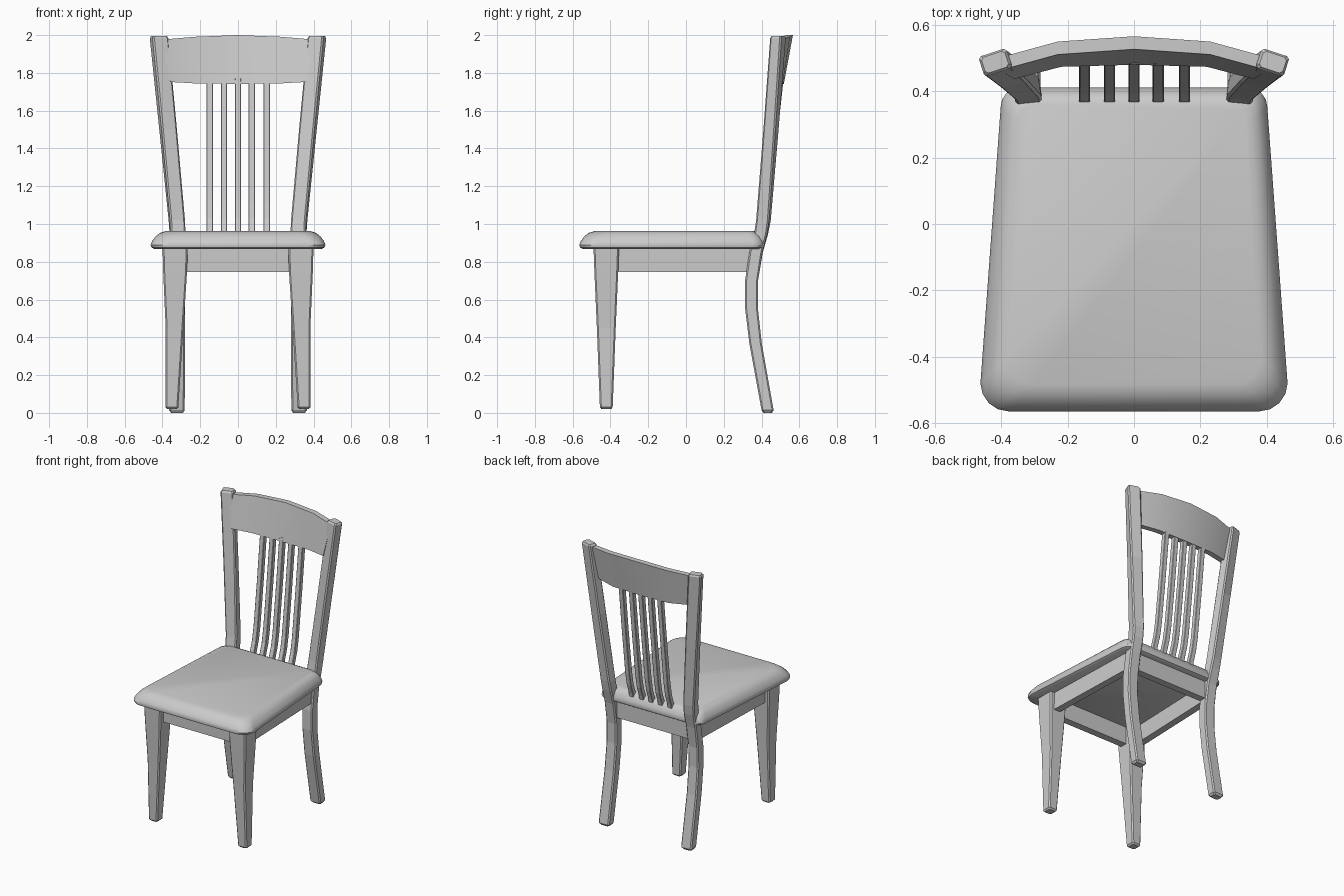
import bpy, bmesh, math
from mathutils import Vector, Matrix

if "Cube" in bpy.data.objects:
    bpy.data.objects.remove(bpy.data.objects["Cube"])


def loft(name, rings, smooth=False):
    """Skin equal-length rings of points into a closed solid."""
    bm = bmesh.new()
    loops = [[bm.verts.new(p) for p in ring] for ring in rings]
    n = len(loops[0])
    for a, b in zip(loops, loops[1:]):
        for i in range(n):
            j = (i + 1) % n
            bm.faces.new((a[i], a[j], b[j], b[i]))
    bm.faces.new(loops[0][::-1])
    bm.faces.new(loops[-1])
    bmesh.ops.recalc_face_normals(bm, faces=bm.faces)
    me = bpy.data.meshes.new(name)
    bm.to_mesh(me)
    bm.free()
    ob = bpy.data.objects.new(name, me)
    bpy.context.collection.objects.link(ob)
    if smooth:
        bpy.ops.object.select_all(action='DESELECT')
        ob.select_set(True)
        bpy.context.view_layer.objects.active = ob
        bpy.ops.object.shade_smooth_by_angle(angle=math.radians(40))
    return ob


def section(x, y, z, w, d, yaw=0, c=0.008):
    """Horizontal rectangle with chamfered corners."""
    w, d = w / 2, d / 2
    pts = [(w - c, -d), (w, -d + c), (w, d - c), (w - c, d),
           (-w + c, d), (-w, d - c), (-w, -d + c), (-w + c, -d)]
    rot = Matrix.Rotation(math.radians(yaw), 3, 'Z')
    return [rot @ Vector((px, py, 0)) + Vector((x, y, z)) for px, py in pts]


def board(name, a, b, thick, z0, z1):
    """Straight upright board from a to b in plan."""
    a, b = Vector((*a, 0)), Vector((*b, 0))
    side = (b - a).normalized().cross(Vector((0, 0, 1))) * thick / 2
    plan = [a - side, b - side, b + side, a + side]
    return loft(name, [[p + Vector((0, 0, z)) for p in plan] for z in (z0, z1)])


# Seat: tapered, rounded cushion
def seat_ring(inset, back_inset, z, r=0.085, steps=4):
    front, back = -0.565 + inset, 0.412 - back_inset
    wf, wb = 0.463 - inset, 0.402 - back_inset
    pts = []
    for cx, cy, start in ((wf - r, front + r, -90), (wb - r * .7, back - r * .7, 0),
                          (-wb + r * .7, back - r * .7, 90), (-wf + r, front + r, 180)):
        rad = r if cy < 0 else r * .7
        for k in range(steps + 1):
            t = math.radians(start + 90 * k / steps)
            pts.append((cx + rad * math.cos(t), cy + rad * math.sin(t), z))
    return pts


loft("seat", [seat_ring(*s) for s in (
    (0.022, 0.018, 0.867), (0.004, 0.004, 0.876), (0, 0, 0.890), (0.008, 0.005, 0.910),
    (0.028, 0.016, 0.936), (0.050, 0.030, 0.953), (0.080, 0.050, 0.962))], smooth=True)

# Front legs, back posts and side aprons, mirrored left and right
front_leg = [(0.350, -0.422, 0.020, 0.050, 0.050), (0.350, -0.422, 0.030, 0.068, 0.068),
             (0.336, -0.422, 0.450, 0.094, 0.100), (0.333, -0.422, 0.745, 0.126, 0.126),
             (0.333, -0.422, 0.885, 0.134, 0.136)]
back_post = [(0.323, 0.433, 0.000, 0.062, 0.044, 0), (0.323, 0.432, 0.014, 0.082, 0.064, 0),
             (0.322, 0.368, 0.370, 0.081, 0.066, 0), (0.321, 0.346, 0.560, 0.080, 0.068, 0),
             (0.320, 0.347, 0.700, 0.080, 0.069, 0), (0.319, 0.371, 0.850, 0.080, 0.069, -2),
             (0.320, 0.398, 0.950, 0.080, 0.069, -5), (0.324, 0.410, 1.020, 0.080, 0.069, -8),
             (0.370, 0.450, 1.500, 0.084, 0.066, -14), (0.418, 0.487, 1.985, 0.088, 0.063, -18),
             (0.419, 0.488, 1.996, 0.074, 0.050, -18)]
for s, side in ((1, "right"), (-1, "left")):
    def flip(stations):
        return [section(s * t[0], *t[1:5], *(s * a for a in t[5:])) for t in stations]
    loft("front_leg_" + side, flip(front_leg))
    loft("back_post_" + side, flip(back_post))
    board("side_apron_" + side, (s * 0.345, -0.40), (s * 0.320, 0.345), 0.05, 0.745, 0.88)

# Front and back aprons
board("front_apron", (-0.32, -0.425), (0.32, -0.425), 0.05, 0.745, 0.88)
board("back_apron", (-0.31, 0.350), (0.31, 0.350), 0.05, 0.745, 0.88)

# Curved top rail: half-width at bottom and top, front y at bottom and top, z at bottom and top
half = [(0.36, 0.405, 0.437, 0.463, 1.752, 1.976), (0.22, 0.23, 0.474, 0.511, 1.744, 1.991),
        (0, 0, 0.480, 0.527, 1.742, 2.0)]
rail = [(-a, -b, *r) for a, b, *r in half] + half[1::-1]
loft("top_rail", [[(xb, yb, zb), (xb, yb + 0.038, zb), (xt, yt + 0.039, zt), (xt, yt, zt)]
                  for xb, xt, yb, yt, zb, zt in rail], smooth=True)

# Back slats, bent near the seat
for i, x in enumerate((-0.149, -0.074, 0, 0.073, 0.152)):
    loft(f"back_slat_{i + 1}", [section(x, y, z, 0.034, 0.034, 0, 0.003) for y, z in (
        (0.370, 0.90), (0.386, 0.965), (0.408, 1.03), (0.425, 1.12), (0.465, 1.45), (0.500, 1.77))])
